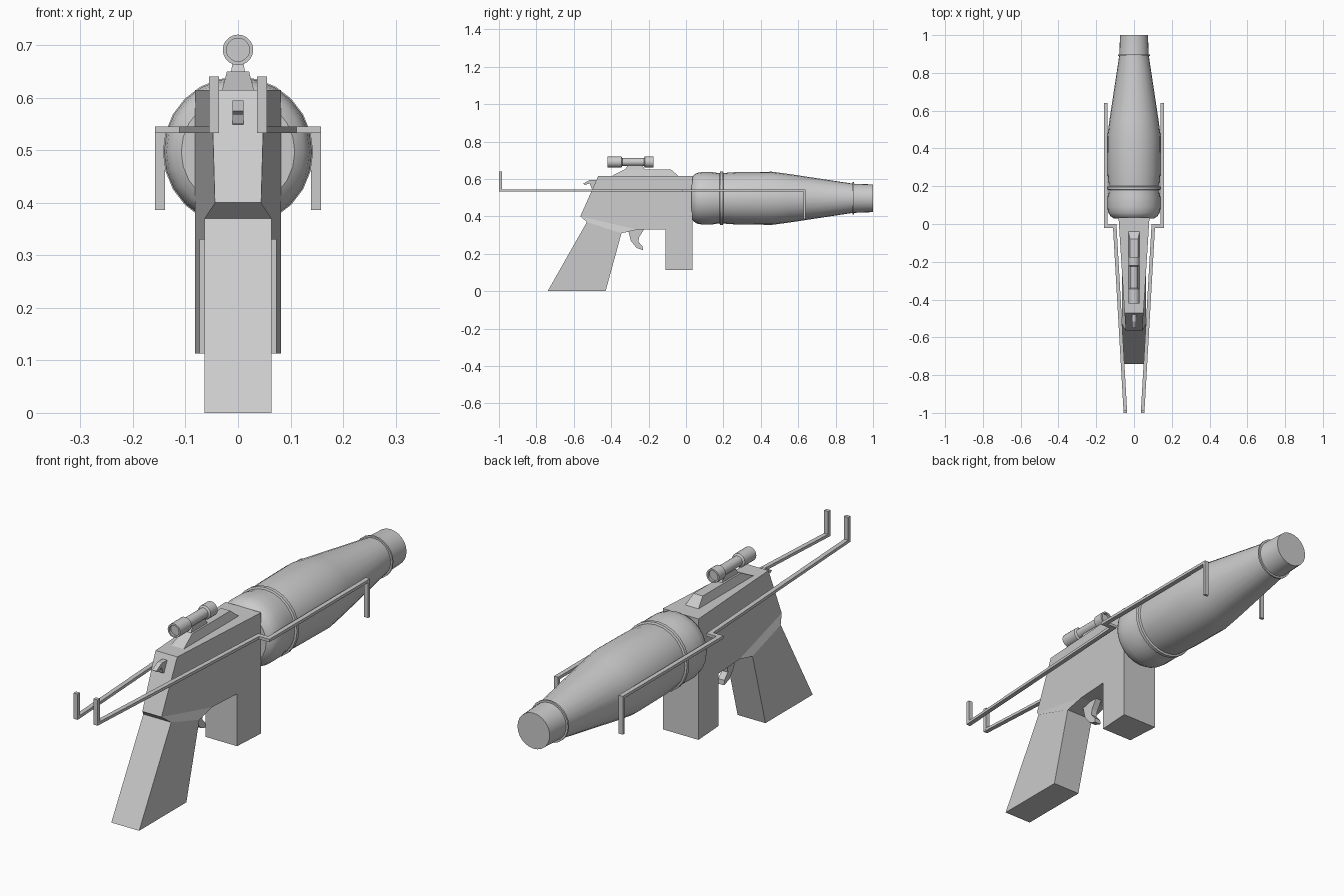
import bpy, bmesh, math
from mathutils import Vector

if "Cube" in bpy.data.objects:
    bpy.data.objects.remove(bpy.data.objects["Cube"])


def finish(name, bm):
    bmesh.ops.remove_doubles(bm, verts=bm.verts, dist=1e-5)
    bmesh.ops.recalc_face_normals(bm, faces=bm.faces)
    me = bpy.data.meshes.new(name)
    bm.to_mesh(me)
    bm.free()
    ob = bpy.data.objects.new(name, me)
    bpy.context.collection.objects.link(ob)
    return ob


def loft(name, a, b):
    """Closed solid between two matching outlines."""
    bm = bmesh.new()
    va = [bm.verts.new(p) for p in a]
    vb = [bm.verts.new(p) for p in b]
    n = len(va)
    bm.faces.new(va)
    bm.faces.new(vb[::-1])
    for i in range(n):
        j = (i + 1) % n
        bm.faces.new((va[i], vb[i], vb[j], va[j]))
    return finish(name, bm)


def side_prism(name, pts, width):
    """Side profile (y, z) given thickness in x; width may depend on y, z."""
    w = width if callable(width) else lambda y, z: width
    return loft(name, [(-w(y, z), y, z) for y, z in pts],
                [(w(y, z), y, z) for y, z in pts])


def lathe(name, prof, z0, n):
    """Revolve (y, radius) pairs around an axis along y."""
    bm = bmesh.new()
    rings = [[bm.verts.new((r * math.cos(2 * math.pi * k / n), y,
                            z0 + r * math.sin(2 * math.pi * k / n)))
              for k in range(n)] for y, r in prof]
    for a, b in zip(rings, rings[1:]):
        for k in range(n):
            m = (k + 1) % n
            bm.faces.new((a[k], a[m], b[m], b[k]))
    bm.faces.new(rings[0])
    bm.faces.new(rings[-1])
    ob = finish(name, bm)
    bpy.context.view_layer.objects.active = ob
    ob.select_set(True)
    bpy.ops.object.shade_smooth_by_angle(angle=math.radians(30))
    ob.select_set(False)
    return ob


def mirror_x(ob):
    ob.modifiers.new("mirror", 'MIRROR').use_axis = (True, False, False)


# Receiver and grip: one shell tapering to the rear, with a flared grip
def body_w(y):
    return 0.082 + (y - 0.035) * 0.0633


receiver = [(0.035, 0.615), (-0.47, 0.615), (-0.565, 0.40), (-0.26, 0.33),
            (-0.11, 0.33), (-0.11, 0.113), (0.035, 0.113)]
collar = [(-0.565, 0.40), (-0.53, 0.37), (-0.345, 0.31), (-0.26, 0.33)]
grip = [(-0.53, 0.37), (-0.74, 0), (-0.43, 0), (-0.345, 0.31)]
bm = bmesh.new()
width = {p: body_w(p[0]) for p in receiver}
width.update({p: 0.064 for p in grip})
pairs = {p: (bm.verts.new((-w, *p)), bm.verts.new((w, *p)))
         for p, w in width.items()}
for poly in (receiver, collar, grip):
    for s in (0, 1):
        bm.faces.new([pairs[p][s] for p in poly])
outline = receiver[:3] + grip + receiver[3:]
for p, q in zip(outline, outline[1:] + outline[:1]):
    bm.faces.new((pairs[p][0], pairs[q][0], pairs[q][1], pairs[p][1]))
finish("receiver_and_grip", bm)

# Barrel shroud with rounded rear, ridge and long cone to the muzzle
lathe("barrel_shroud", [
    (0.03, 0.108), (0.042, 0.125), (0.06, 0.136), (0.09, 0.141), (0.14, 0.140),
    (0.165, 0.136), (0.18, 0.135), (0.183, 0.143), (0.197, 0.143),
    (0.20, 0.135), (0.225, 0.137), (0.27, 0.140), (0.46, 0.142),
    (0.55, 0.130), (0.893, 0.078), (1.0, 0.074)], 0.497, 24)
lathe("muzzle_ring", [(0.89, 0.086), (0.897, 0.086)], 0.497, 24)

# Side rails: plan outline given thickness, with end posts
plan = [(0.036, -1), (0.055, -1), (0.111, -0.02), (0.158, -0.02),
        (0.158, 0.64), (0.139, 0.64), (0.139, 0), (0.093, 0)]
rail = loft("side_rail", [(x, y, 0.533) for x, y in plan],
            [(x, y, 0.545) for x, y in plan])
mirror_x(rail)
for name, x0, x1, y0, y1, z0, z1 in (
        ("rail_front_post", 0.139, 0.158, 0.628, 0.64, 0.386, 0.54),
        ("rail_rear_post", 0.036, 0.055, -1, -0.984, 0.54, 0.64)):
    box = [(x0, y0), (x1, y0), (x1, y1), (x0, y1)]
    mirror_x(loft(name, [(x, y, z0) for x, y in box],
                  [(x, y, z1) for x, y in box]))

# Scope mount, sloping sides
side_prism("scope_mount", [(-0.405, 0.612), (-0.33, 0.65), (-0.08, 0.65),
                           (-0.035, 0.612)],
           lambda y, z: 0.031 if z < 0.63 else 0.021)
side_prism("scope_bracket", [(-0.33, 0.645), (-0.31, 0.675), (-0.235, 0.675),
                             (-0.215, 0.645)],
           lambda y, z: 0.014 if z < 0.66 else 0.009)

# Scope tube with recessed ends
lathe("scope", [(-0.41, 0.022), (-0.42, 0.022), (-0.42, 0.029), (-0.345, 0.029),
                (-0.34, 0.021), (-0.225, 0.021), (-0.22, 0.029),
                (-0.175, 0.029), (-0.175, 0.022), (-0.185, 0.022)], 0.691, 20)

# Curved trigger and rear hammer
side_prism("trigger", [(-0.31, 0.33), (-0.295, 0.27), (-0.265, 0.232),
                       (-0.23, 0.22), (-0.232, 0.24), (-0.255, 0.265),
                       (-0.25, 0.29), (-0.225, 0.33)], 0.014)
side_prism("hammer", [(-0.48, 0.595), (-0.515, 0.595), (-0.55, 0.575),
                      (-0.54, 0.568), (-0.515, 0.577), (-0.505, 0.55),
                      (-0.49, 0.548)], 0.01)
